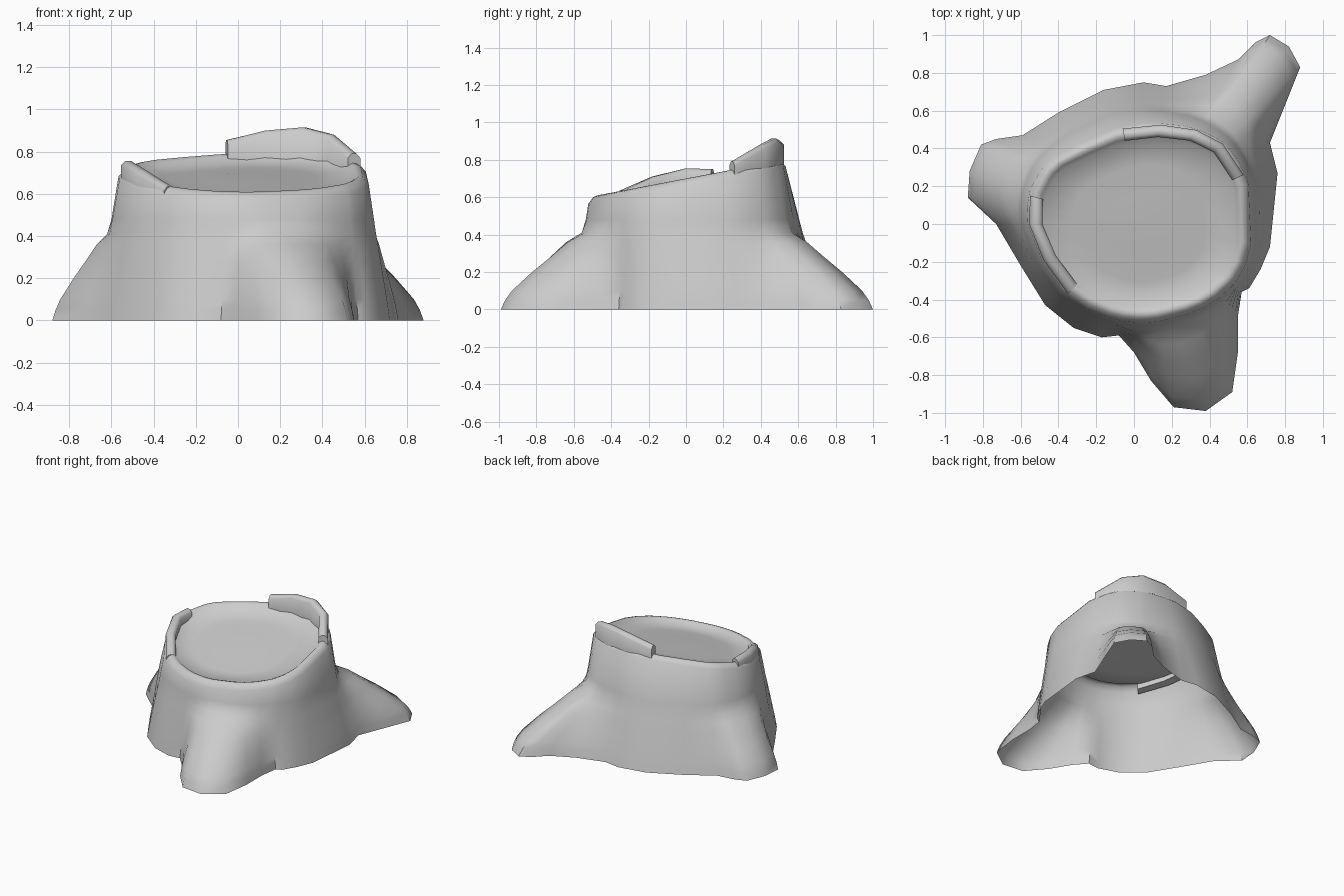
import bpy, bmesh, math
from mathutils import Vector

if "Cube" in bpy.data.objects:
    bpy.data.objects.remove(bpy.data.objects["Cube"])

CX, CY = 0.03, 0.0

# Ground outline with three roots, and the outline of the cut rim (plan view)
BASE = [(.72, -.12), (.76, .27), (.72, .43), (.80, .63), (.88, .83), (.82, .94), (.72, 1.0),
        (.64, .96), (.55, .87), (.38, .79), (.17, .73), (.05, .75), (-.16, .71), (-.40, .59),
        (-.59, .47), (-.73, .45), (-.81, .42), (-.87, .28), (-.88, .14), (-.73, 0),
        (-.60, -.22), (-.47, -.43), (-.32, -.55), (-.17, -.60), (-.08, -.59), (0, -.68),
        (.09, -.83), (.21, -.97), (.38, -.99), (.52, -.89), (.55, -.68), (.55, -.49),
        (.57, -.36), (.61, -.34), (.67, -.24)]
RIM = [(.61, .07), (.60, -.14), (.56, -.26), (.42, -.40), (.22, -.48), (.02, -.51),
       (-.19, -.46), (-.36, -.36), (-.48, -.18), (-.55, 0), (-.55, .15), (-.46, .31),
       (-.27, .42), (-.06, .50), (.14, .52), (.33, .49), (.47, .42), (.58, .26)]
# Height -> share of the root flare that remains
FLARE = [(0, 1), (.05, .96), (.10, .89), (.20, .66), (.28, .45), (.36, .25), (.41, .05), (.48, 0)]


def polar(p):
    return math.atan2(p[1] - CY, p[0] - CX) % math.tau, math.hypot(p[0] - CX, p[1] - CY)


RIM_POLAR = sorted(polar(p) for p in RIM)


def rim_radius(a):
    pts = RIM_POLAR
    pts = [(pts[-1][0] - math.tau, pts[-1][1])] + pts + [(pts[0][0] + math.tau, pts[0][1])]
    for (a0, r0), (a1, r1) in zip(pts, pts[1:]):
        if a0 <= a <= a1:
            return r0 + (r1 - r0) * (a - a0) / (a1 - a0)


def at(a, r, z):
    return Vector((CX + r * math.cos(a), CY + r * math.sin(a), z))


def rim_z(a, r):
    return .70 + .19 * (CY + r * math.sin(a))


def finish(bm, name, angle):
    me = bpy.data.meshes.new(name)
    bm.to_mesh(me)
    bm.free()
    ob = bpy.data.objects.new(name, me)
    bpy.context.collection.objects.link(ob)
    bpy.ops.object.select_all(action='DESELECT')
    ob.select_set(True)
    bpy.context.view_layer.objects.active = ob
    bpy.ops.object.shade_smooth_by_angle(angle=math.radians(angle))
    return ob


# Stump: open-bottomed shell of stacked rings, closed by a sunken sloping cut
columns = []
for a, rb in sorted(polar(p) for p in BASE):
    rr = rim_radius(a)
    zr = rim_z(a, rr)
    trunk = .68 + .06 * math.sin(a) + .02 * math.cos(2 * a)
    col = []
    for z, f in FLARE:
        col.append(at(a, trunk + (rr + .01 - trunk) * z / zr + (rb - trunk) * f, z))
    for dr, dz in ((.012, -.035), (-.015, -.005), (-.035, 0), (-.055, -.01), (-.075, -.03)):
        col.append(at(a, rr + dr, rim_z(a, rr + dr) + dz))
    for k, dz in ((.6, -.04), (.3, -.03)):
        col.append(at(a, rr * k, rim_z(a, rr * k) + dz))
    columns.append(col)

bm = bmesh.new()
cols = [[bm.verts.new(p) for p in c] for c in columns]
centre = bm.verts.new((CX, CY, .665))
for c, d in zip(cols, cols[1:] + cols[:1]):
    for i in range(len(c) - 1):
        bm.faces.new((c[i], d[i], d[i + 1], c[i + 1]))
    bm.faces.new((c[-1], d[-1], centre))
finish(bm, "stump", 50)


# Bark slivers standing on the rim: points are outer x, outer y, top z, bottom z
def bark(name, path, width):
    bm = bmesh.new()
    sections = []
    for x, y, top, low in path:
        a, r = polar((x, y))
        shape = [(r, low), (r, top - .02), (r - .02, top), (r - width + .02, top),
                 (r - width, top - .02), (r - width, low)]
        sections.append([bm.verts.new(at(a, q, z)) for q, z in shape])
    for s, t in zip(sections, sections[1:]):
        for i in range(6):
            j = (i + 1) % 6
            bm.faces.new((s[i], t[i], t[j], s[j]))
    bm.faces.new(sections[0])
    bm.faces.new(sections[-1][::-1])
    bmesh.ops.recalc_face_normals(bm, faces=bm.faces)
    finish(bm, name, 50)


bark("bark_back", [(.58, .26, .79, .70), (.47, .425, .88, .73), (.33, .498, .915, .74),
                   (.14, .525, .90, .75), (-.06, .505, .855, .75)], .066)
bark("bark_left", [(-.55, .15, .75, .67), (-.555, 0, .755, .65), (-.48, -.19, .71, .61),
                   (-.35, -.37, .635, .57)], .07)
